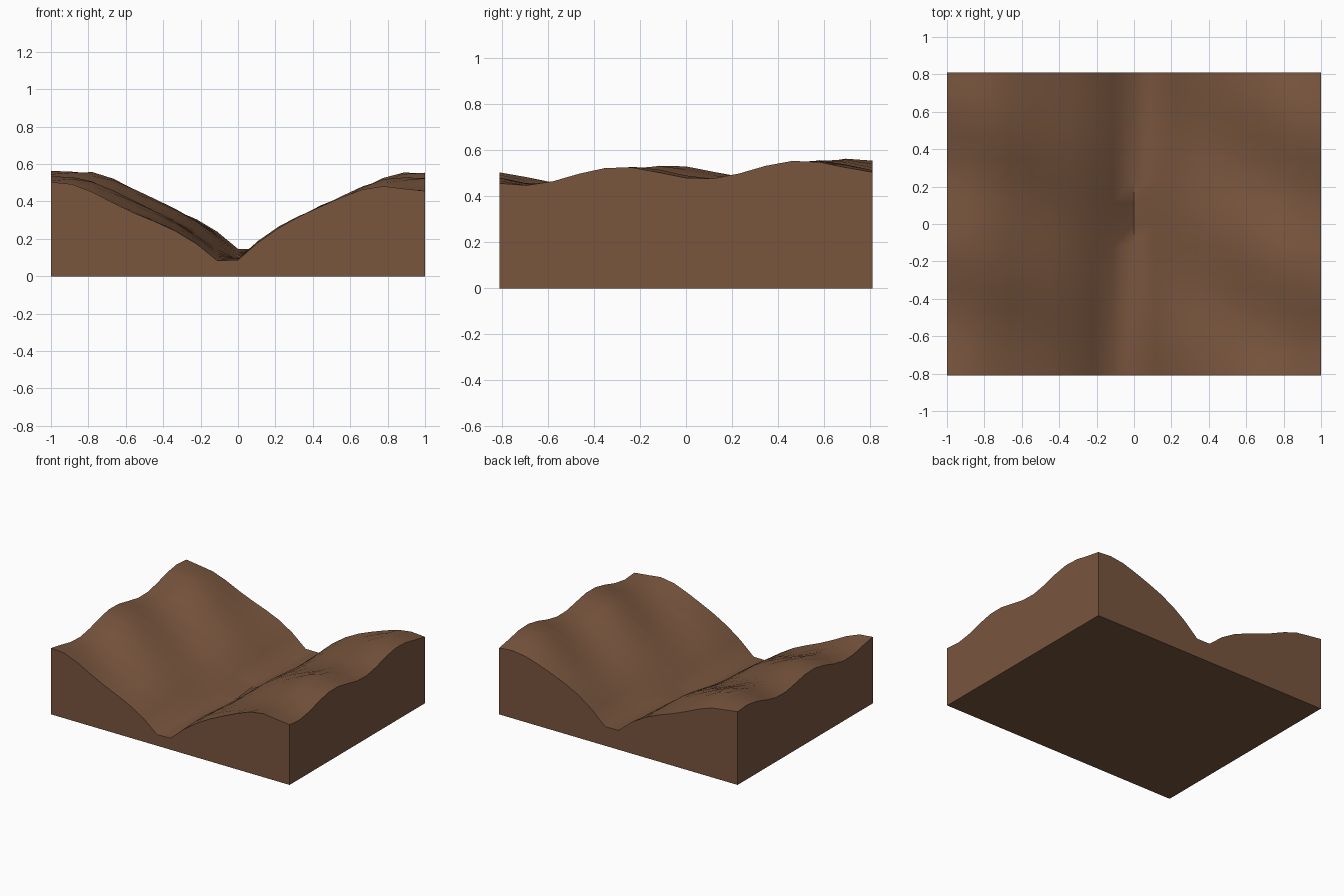
import bpy, bmesh, math

if "Cube" in bpy.data.objects:
    bpy.data.objects.remove(bpy.data.objects["Cube"])

HALF_Y = 0.81
# Valley cross-section: (distance from valley line, height)
PROFILE = [(0, 0.085), (0.055, 0.115), (0.165, 0.209), (0.275, 0.281),
           (0.385, 0.335), (0.5, 0.382), (0.72, 0.474), (0.83, 0.503), (1.2, 0.507)]


def section(d):
    for (d0, h0), (d1, h1) in zip(PROFILE, PROFILE[1:]):
        if d <= d1:
            return h0 + (h1 - h0) * (d - d0) / (d1 - d0)
    return PROFILE[-1][1]


def height(x, y):
    d = abs(x - 0.057 * math.sin(2 * y))             # gently bending valley line
    ripple = 0.033 * min(1, d / 0.8) * math.sin(8 * y + 4 * x)
    return section(d) + ripple + 0.036 * y           # ground rises to the back


# Terrain surface
bm = bmesh.new()
bmesh.ops.create_grid(bm, x_segments=18, y_segments=14, size=1)
for v in bm.verts:
    v.co.y *= HALF_Y
    v.co.z = height(v.co.x, v.co.y)

# Side walls and flat underside
rim = [e for e in bm.edges if e.is_boundary]
ext = bmesh.ops.extrude_edge_only(bm, edges=rim)["geom"]
for v in ext:
    if isinstance(v, bmesh.types.BMVert):
        v.co.z = 0
bottom = [e for e in ext if isinstance(e, bmesh.types.BMEdge)
          and all(v.co.z == 0 for v in e.verts)]
bmesh.ops.contextual_create(bm, geom=bottom)
bmesh.ops.recalc_face_normals(bm, faces=bm.faces)

mesh = bpy.data.meshes.new("valley_terrain")
bm.to_mesh(mesh)
bm.free()
obj = bpy.data.objects.new("valley_terrain", mesh)
bpy.context.collection.objects.link(obj)

# Single earth colour
earth = bpy.data.materials.new("earth brown")
earth.diffuse_color = (0.19, 0.092, 0.048, 1)
earth.use_nodes = True
earth.node_tree.nodes["Principled BSDF"].inputs["Base Color"].default_value = earth.diffuse_color
mesh.materials.append(earth)

# Smooth ground, crisp block edges
bpy.context.view_layer.objects.active = obj
obj.select_set(True)
bpy.ops.object.shade_smooth_by_angle(angle=math.radians(60))
